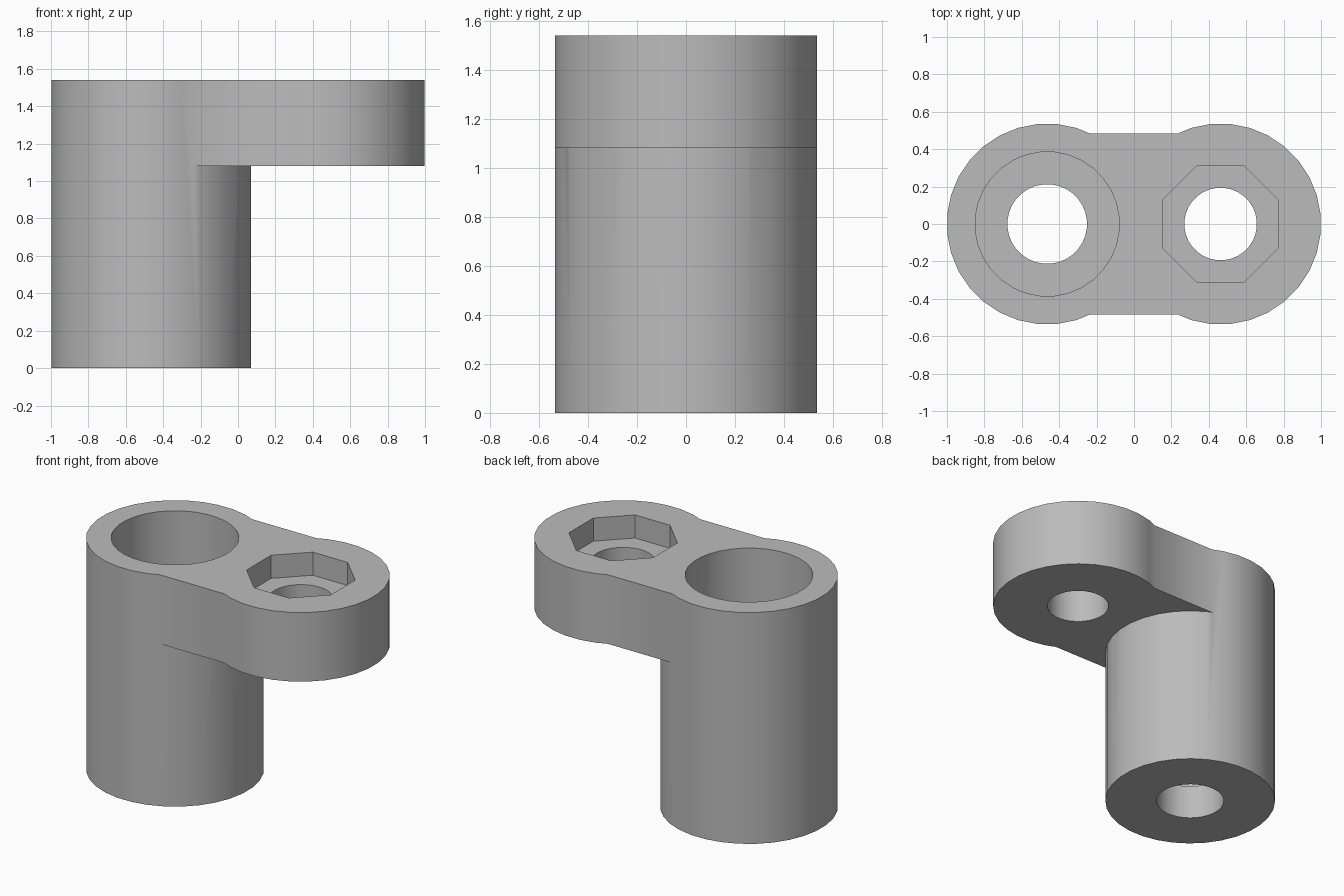
import bpy
from math import pi

if "Cube" in bpy.data.objects:
    bpy.data.objects.remove(bpy.data.objects["Cube"], do_unlink=True)

HEIGHT, ARM_BOTTOM = 1.54, 1.08
COLUMN_X, BOSS_X, RADIUS = -0.464, 0.463, 0.537
SEGMENTS = 32

grey = bpy.data.materials.new("plain grey")
grey.use_nodes = True
grey.diffuse_color = (0.5, 0.5, 0.5, 1)
grey.node_tree.nodes["Principled BSDF"].inputs["Base Color"].default_value = (0.5, 0.5, 0.5, 1)


def cylinder(name, x, radius, z0, z1, sides=SEGMENTS):
    # Half-step turn puts flat facets on the axes
    bpy.ops.mesh.primitive_cylinder_add(
        vertices=sides, radius=radius, depth=z1 - z0,
        location=(x, 0, (z0 + z1) / 2), rotation=(0, 0, pi / sides))
    ob = bpy.context.object
    ob.name = name
    return ob


def combine(body, part, operation):
    mod = body.modifiers.new(part.name, 'BOOLEAN')
    mod.operation = operation
    mod.solver = 'EXACT'
    mod.object = part
    bpy.context.view_layer.objects.active = body
    bpy.ops.object.modifier_apply(modifier=mod.name)
    bpy.data.objects.remove(part, do_unlink=True)


# Column, end boss and the slightly narrower web joining them
bracket = cylinder("offset_bracket", COLUMN_X, RADIUS, 0, HEIGHT)
boss = cylinder("end_boss", BOSS_X, RADIUS, ARM_BOTTOM, HEIGHT)
bpy.ops.mesh.primitive_cube_add(size=1, location=(0, 0, (ARM_BOTTOM + HEIGHT) / 2))
web = bpy.context.object
web.name = "web"
web.scale = (BOSS_X - COLUMN_X, 0.97, HEIGHT - ARM_BOTTOM)
combine(bracket, boss, 'UNION')
combine(bracket, web, 'UNION')

# Wide counterbore and narrow through hole in the column
combine(bracket, cylinder("counterbore", COLUMN_X, 0.386, 0.23, 2), 'DIFFERENCE')
combine(bracket, cylinder("column_hole", COLUMN_X, 0.213, -0.2, 0.5), 'DIFFERENCE')

# Octagonal nut pocket and bolt hole in the boss
combine(bracket, cylinder("nut_pocket", BOSS_X, 0.335, HEIGHT - 0.154, 2, 8), 'DIFFERENCE')
combine(bracket, cylinder("bolt_hole", BOSS_X, 0.194, 0.9, 1.6), 'DIFFERENCE')

# Single colour, rounded walls smooth and rims crisp
bracket.data.materials.clear()
bracket.data.materials.append(grey)
for face in bracket.data.polygons:
    face.material_index = 0
bpy.ops.object.select_all(action='DESELECT')
bracket.select_set(True)
bpy.context.view_layer.objects.active = bracket
bpy.ops.object.shade_smooth_by_angle(angle=pi / 6)
